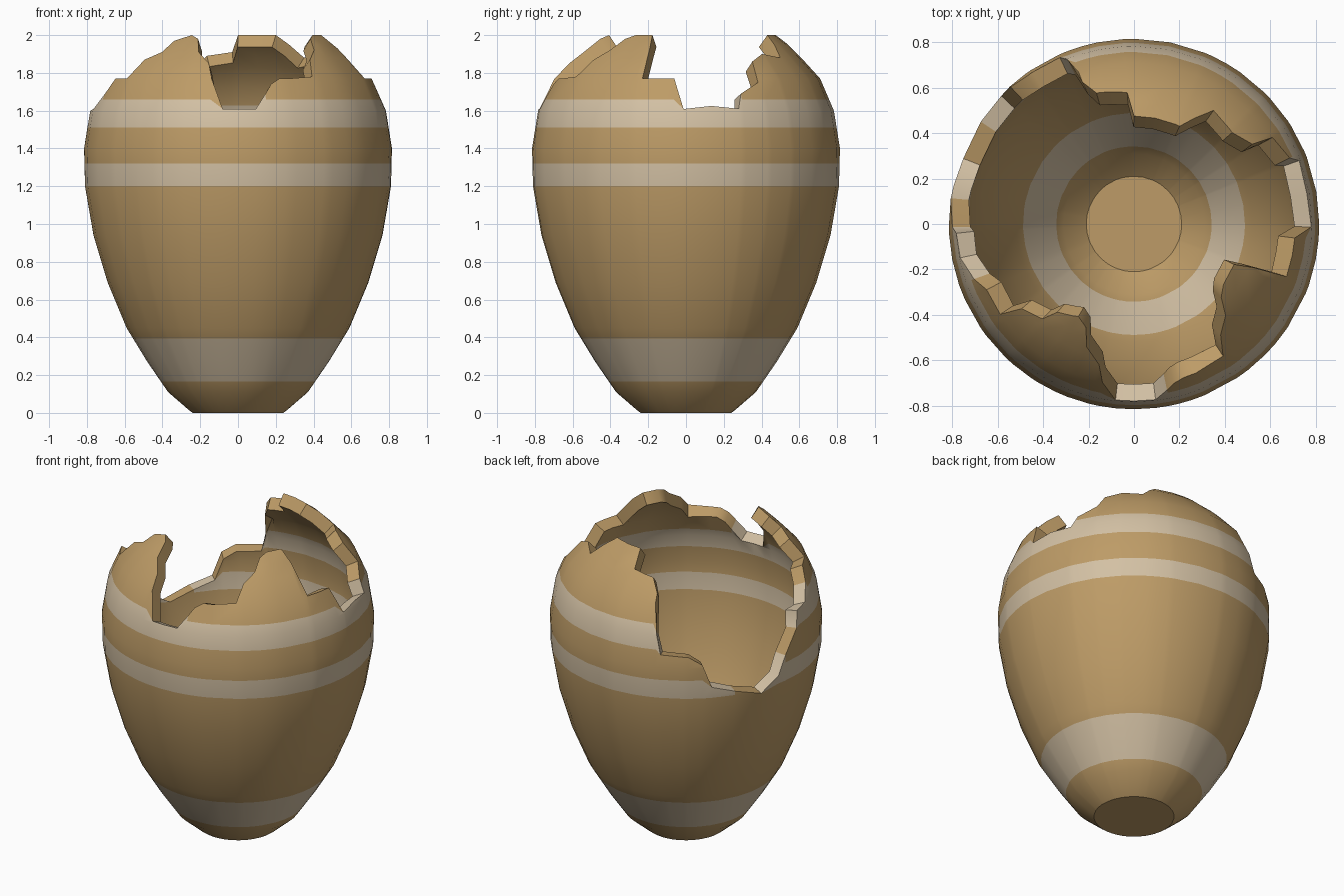
import bpy, bmesh, math

cube = bpy.data.objects.get("Cube")
if cube:
    bpy.data.objects.remove(cube, do_unlink=True)


def material(name, rgb):
    mat = bpy.data.materials.new(name)
    mat.use_nodes = True
    mat.diffuse_color = (*rgb, 1)
    mat.node_tree.nodes["Principled BSDF"].inputs["Base Color"].default_value = (*rgb, 1)
    return mat


def interpolate(points, t):
    for (a, va), (b, vb) in zip(points, points[1:]):
        if a <= t <= b:
            return va + (vb - va) * (t - a) / (b - a)
    return points[-1][1]


# Outer wall: height, radius
wall = [(0, .24), (.015, .26), (.11, .37), (.27, .48), (.45, .59), (.69, .69),
        (.94, .765), (1.2, .81), (1.4, .815), (1.6, .783), (1.77, .71),
        (1.88, .61), (1.95, .54), (2, .475)]

# Painted bands: bottom, top
bands = [(.165, .395), (1.2, 1.32), (1.51, 1.66)]

# Broken rim: angle in degrees, height
rim = [(0, 1.61), (10, 1.625), (21, 1.61), (23, 1.69), (32, 1.75), (34, 1.86),
       (43, 1.9), (55, 1.88), (60, 1.95), (65, 2), (90, 2), (93, 1.91),
       (106, 1.89), (110, 1.82), (112, 1.61), (114, 1.48), (126, 1.47),
       (132, 1.42), (136, 1.27), (159, 1.17), (168, 1.25), (172, 1.37),
       (181, 1.5), (183, 1.6), (191, 1.61), (199, 1.69), (204, 1.77),
       (214, 1.77), (217, 1.87), (226, 1.91), (229, 1.97), (239, 2),
       (245, 1.98), (249, 1.91), (256, 1.85), (264, 1.61), (277, 1.61),
       (284, 1.74), (288, 1.77), (304, 1.78), (308, 1.87), (315, 1.92),
       (320, 1.98), (326, 2), (338, 2), (340, 1.93), (341, 1.77), (355, 1.77),
       (359, 1.61), (360, 1.61)]

# Columns follow a 32-sided turning plus every corner of the break
corners = [a for a, _ in rim[:-1]]
regular = [i * 360 / 32 for i in range(32)]
angles = sorted(corners + [a for a in regular if all(abs(a - c) > 1.5 for c in corners)])
levels = sorted({z for z, _ in wall} | {z for band in bands for z in band})

bm = bmesh.new()
columns = []
for a in angles:
    top = interpolate(rim, a)
    column = []
    for level in levels:
        if column and level > top and column[-1].co.z >= top - .004:
            column.append(column[-1])
            continue
        z = min(level, top)
        r = interpolate(wall, z)
        t = math.radians(a)
        column.append(bm.verts.new((r * math.cos(t), r * math.sin(t), z)))
    columns.append(column)

# Wall faces, narrowing to triangles along the break
for left, right in zip(columns, columns[1:] + columns[:1]):
    for i in range(len(levels) - 1):
        ring = [left[i], right[i], right[i + 1], left[i + 1]]
        ring = list(dict.fromkeys(ring))
        if len(ring) > 2:
            face = bm.faces.new(ring)
            mid = (min(v.co.z for v in ring) + max(v.co.z for v in ring)) / 2
            face.material_index = int(any(lo < mid < hi for lo, hi in bands))

# Flat base
bm.faces.new([c[0] for c in reversed(columns)])
bm.normal_update()

mesh = bpy.data.meshes.new("broken_pot")
bm.to_mesh(mesh)
bm.free()
mesh.materials.append(material("tan clay", (.51, .33, .135)))
mesh.materials.append(material("pale band", (.65, .53, .37)))
pot = bpy.data.objects.new("broken_pot", mesh)
bpy.context.collection.objects.link(pot)
bpy.ops.object.select_all(action="DESELECT")
pot.select_set(True)
bpy.context.view_layer.objects.active = pot

# Clay thickness
shell = pot.modifiers.new("thickness", "SOLIDIFY")
shell.thickness = .08
shell.offset = -1
bpy.ops.object.modifier_apply(modifier=shell.name)
bpy.ops.object.shade_smooth_by_angle(angle=math.radians(35))
